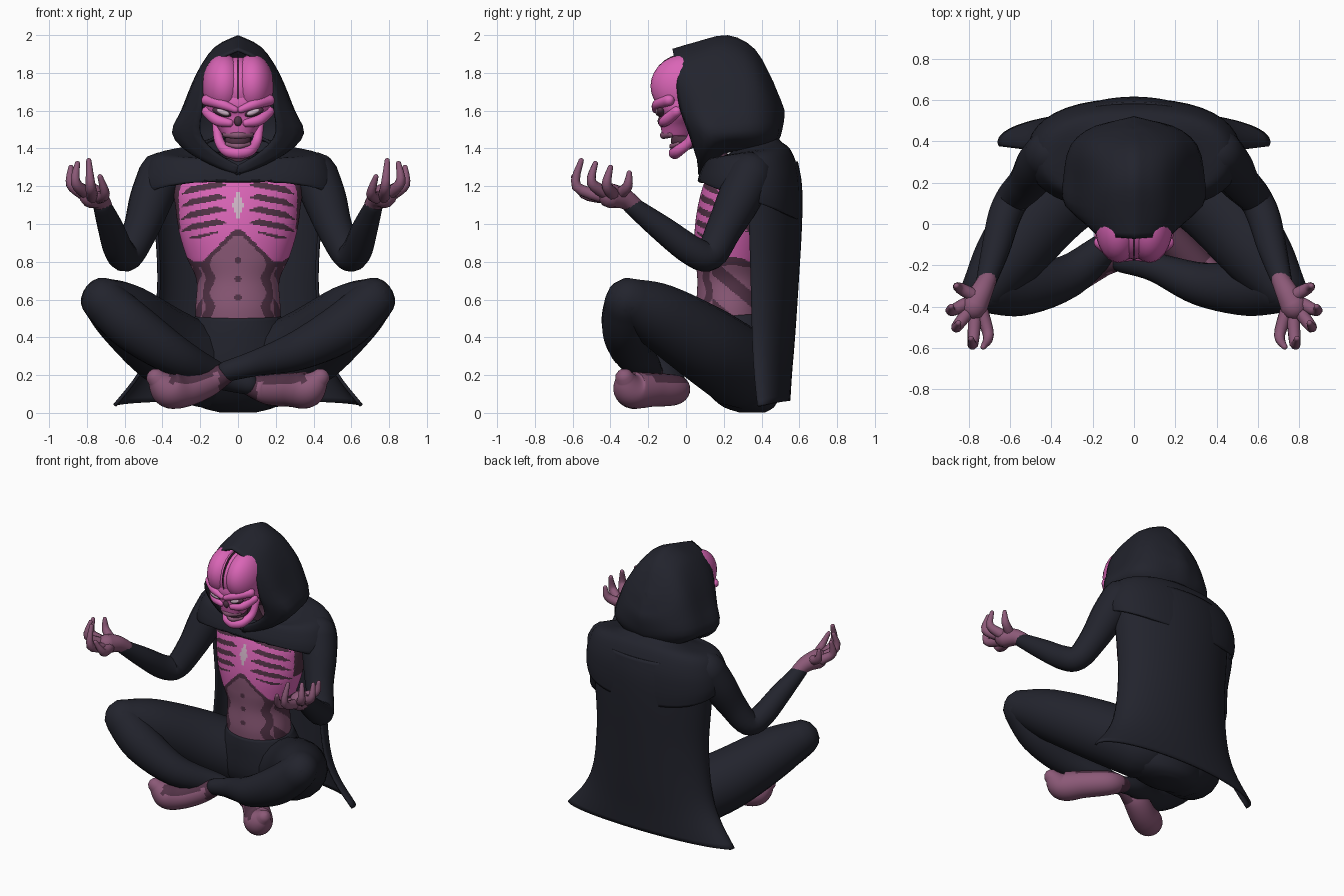
import bpy, bmesh, math
from mathutils import Vector, Matrix

if "Cube" in bpy.data.objects:
    bpy.data.objects.remove(bpy.data.objects["Cube"])

def material(name, rgb):
    m = bpy.data.materials.new(name)
    m.diffuse_color = (*rgb, 1)
    m.use_nodes = True
    m.node_tree.nodes["Principled BSDF"].inputs["Base Color"].default_value = m.diffuse_color
    return m

CLOTH = material("dark cloth", (0.016, 0.017, 0.026))
PINK = material("bright pink bone", (0.70, 0.13, 0.47))
MAUVE = material("mauve skin", (0.26, 0.10, 0.185))
DARK = material("dark mauve", (0.085, 0.033, 0.062))
PALE = material("pale bone", (0.62, 0.45, 0.56))

def spline(keys, n):
    """Catmull-Rom samples through tuples of numbers."""
    out = []
    for i in range(len(keys) - 1):
        p = [keys[max(0, min(len(keys) - 1, i + k))] for k in (-1, 0, 1, 2)]
        for j in range(n):
            t = j / n
            out.append(tuple(0.5 * (2*b + (c-a)*t + (2*a-5*b+4*c-d)*t*t + (3*b-a-3*c+d)*t**3)
                             for a, b, c, d in zip(*p)))
    return out + [tuple(keys[-1])]

def skin(name, rows, mats, closed=True, cap=True, rule=None, thick=0):
    """Join rows of points into a surface; rule(centre, normal) picks the material."""
    bm = bmesh.new()
    vs = [[bm.verts.new(p) for p in r] for r in rows]
    n = len(rows[0])
    for a, b in zip(vs, vs[1:]):
        for i in range(n if closed else n - 1):
            j = (i + 1) % n
            bm.faces.new((a[i], a[j], b[j], b[i]))
    if closed and cap:
        bm.faces.new(vs[0])
        bm.faces.new(vs[-1])
    bmesh.ops.remove_doubles(bm, verts=bm.verts[:], dist=0.0005)
    bmesh.ops.recalc_face_normals(bm, faces=bm.faces[:])
    for f in bm.faces:
        f.smooth = True
        if rule:
            f.material_index = rule(f.calc_center_median(), f.normal)
    me = bpy.data.meshes.new(name)
    bm.to_mesh(me)
    bm.free()
    for m in mats:
        me.materials.append(m)
    ob = bpy.data.objects.new(name, me)
    bpy.context.collection.objects.link(ob)
    if thick:
        s = ob.modifiers.new("thickness", 'SOLIDIFY')
        s.thickness, s.offset = thick, 0
    return ob

def loft(name, keys, mats, n=4, sides=40, arc=None, power=1, **kw):
    """Horizontal sections: (z, half width, front y, back y, front lift)."""
    a0, a1 = arc or (0, 2 * math.pi)
    cnt = sides + 1 if arc else sides
    rows = []
    for z, w, yf, yb, lift in spline(keys, n):
        row = []
        for i in range(cnt):
            t = a0 + (a1 - a0) * i / sides
            s, c = math.sin(t), math.cos(t)
            row.append((w * math.copysign(abs(s) ** power, s),
                        (yf + yb) / 2 - (yb - yf) / 2 * math.copysign(abs(c) ** power, c),
                        z + lift * (1 + c) / 2))
        rows.append(row)
    return skin(name, rows, mats, closed=not arc, **kw)

def tube(name, keys, mats, sx=1, sides=14, n=5, **kw):
    """Round-ended limb through (x, y, z, radius); sx=-1 mirrors it."""
    pts = [(Vector((p[0] * sx, p[1], p[2])), p[3]) for p in spline(keys, n)]
    t0 = (pts[1][0] - pts[0][0]).normalized()
    t1 = (pts[-1][0] - pts[-2][0]).normalized()
    (p0, r0), (p1, r1) = pts[0], pts[-1]
    caps = [(math.sin(a), math.cos(a)) for a in (0.5, 1.0, 1.5)]
    pts = ([(p0 - t0 * r0 * s, r0 * c) for s, c in reversed(caps)] + pts +
           [(p1 + t1 * r1 * s, r1 * c) for s, c in caps])
    u = t0.orthogonal().normalized()
    prev, rows = t0, []
    for i, (p, r) in enumerate(pts):
        t = (pts[min(i + 1, len(pts) - 1)][0] - pts[max(i - 1, 0)][0]).normalized()
        u = prev.rotation_difference(t) @ u
        prev, v = t, t.cross(u)
        rows.append([p + r * (u * math.cos(2 * math.pi * k / sides) + v * math.sin(2 * math.pi * k / sides))
                     for k in range(sides)])
    return skin(name, rows, mats, **kw)

def ball(name, c, r, mat, roll=0, seg=28):
    """Ellipsoid, rolled about the y axis."""
    rows = []
    R = Matrix.Rotation(roll, 3, 'Y')
    for i in range(seg // 2 + 1):
        a = math.pi * i / (seg // 2)
        rows.append([Vector(c) + R @ Vector((r[0] * math.sin(a) * math.cos(2 * math.pi * k / seg),
                     r[1] * math.sin(a) * math.sin(2 * math.pi * k / seg), r[2] * math.cos(a)))
                     for k in range(seg)])
    return skin(name, rows, [mat], cap=False)

# Hood: arched half sections from the face rim to the back seam, each from ridge to hem
half = [
    [(0, -.07, 1.92), (.1, -.06, 1.87), (.17, -.05, 1.77), (.19, -.03, 1.62), (.2, .02, 1.48), (.13, .05, 1.39), (0, .08, 1.31)],
    [(0, .05, 1.955), (.13, .04, 1.89), (.22, .04, 1.76), (.28, .06, 1.6), (.33, .1, 1.48), (.22, .09, 1.36), (0, .08, 1.26)],
    [(0, .22, 1.992), (.12, .2, 1.93), (.21, .2, 1.8), (.28, .2, 1.63), (.335, .22, 1.49), (.29, .2, 1.43), (.2, .2, 1.38)],
    [(0, .36, 1.92), (.12, .35, 1.87), (.21, .36, 1.76), (.27, .36, 1.63), (.3, .38, 1.5), (.24, .38, 1.43), (.15, .36, 1.38)],
    [(0, .45, 1.76), (.07, .45, 1.74), (.14, .45, 1.68), (.18, .46, 1.6), (.18, .47, 1.5), (.14, .45, 1.43), (.1, .42, 1.38)],
    [(0, .45, 1.76), (0, .48, 1.69), (0, .5, 1.64), (0, .515, 1.58), (0, .495, 1.47), (0, .47, 1.43), (0, .44, 1.38)]]
arches = []
for sec in half:
    s = spline(sec, 3)
    arches.append([c for p in s for c in p])
rows = [[tuple(r[i:i + 3]) for i in range(0, len(r), 3)] for r in spline(arches, 3)]
rows = [[(-x, y, z) for x, y, z in reversed(r)] + r for r in rows]
skin("hood", rows, [CLOTH], closed=False, thick=0.015)

# Shoulder mantle and the long cape down the back
loft("shoulder_mantle", [(1.47, .18, .16, .46, -.14), (1.43, .29, .13, .5, -.1), (1.385, .44, .11, .55, -.05),
                         (1.27, .495, .08, .59, .0), (1.13, .51, .07, .6, .1), (1.02, .5, .07, .595, .215)],
     [CLOTH], power=.85, cap=False, thick=0.015)
loft("cape", [(1.33, .43, .12, .585, 0), (1.2, .45, .1, .607, 0), (1.0, .435, .12, .607, 0), (.7, .42, .15, .59, 0),
              (.4, .45, .18, .57, 0), (.22, .52, .21, .555, -.01), (.065, .655, .25, .545, -.05)],
     [CLOTH], arc=(math.radians(83), math.radians(277)), thick=0.015)

# Torso with painted ribs, breastbone and belly
def torso_paint(c, n):
    x, z = abs(c.x), c.z
    if c.y > .35:
        return 2
    if x / .03 + abs(z - 1.1) / .085 < 1:
        return 3
    low = max(.97 - 1.0 * max(0, x - .02), .80 + .6 * max(0, x - .23))
    if z > low:
        gap = ((z + .2 * x - .95) / .066) % 1
        if z > .925 + .3 * max(0, .2 - x) and .06 < x < .3 and gap < .5 * min(1, (x - .05) / .06, (.31 - x) / .06):
            return 2
        return 2 if c.y > .2 and z > .97 else 0
    if z > low - .03:
        return 2
    if any(math.hypot(x, z - d) < .018 for d in (.61, .71, .81)):
        return 2
    edge = .135 + .014 * math.sin(z * 42)
    if c.y > .14:
        return 2 if math.sin(z * 30 + c.y * 25) > .3 else 1
    return 2 if edge < x < edge + .05 else 1

loft("torso", [(.42, .22, .07, .42, 0), (.55, .225, .055, .42, 0), (.7, .22, .06, .42, 0), (.82, .27, .05, .44, 0),
               (.95, .31, .045, .46, 0), (1.08, .33, .06, .48, 0), (1.2, .335, .09, .48, 0), (1.32, .26, .14, .46, 0)],
     [PINK, MAUVE, DARK, PALE], n=20, sides=200, rule=torso_paint)
tube("neck", [(0, .2, 1.25, .08), (0, .14, 1.4, .06), (0, .1, 1.52, .07)], [DARK])

# Hips and crossed legs; the +x shin passes in front of the other
loft("hips", [(.003, .1, .28, .42, 0), (.05, .23, .17, .48, 0), (.2, .32, .05, .51, 0), (.4, .28, .04, .49, 0),
              (.53, .225, .05, .45, -.03)], [CLOTH])
def foot_paint(c, n):
    return 1 if (n.z > .45 and abs(c.x) < .36) or abs(c.x) < .1 else 0

for s in (1, -1):
    tube("thigh", [(.17, .29, .235, .215), (.4, .1, .365, .205), (.6, -.15, .52, .17), (.71, -.3, .595, .122)],
         [CLOTH], s, sides=18)
    dy, dz = (0, 0) if s == 1 else (.12, -.07)
    tube("shin", [(.71, -.31, .59, .12), (.55, -.315, .45, .13), (.32, -.29 + dy * .3, .33 + dz * .5, .105),
                  (.1, -.21 + dy, .265 + dz, .07), (-.06, -.18 + dy, .22 + dz, .055)], [CLOTH], s, sides=18)
    tube("foot", [(-.05, -.17 + dy, .215 + dz, .05), (-.16, -.18 + dy, .165 + dz * .6, .08),
                  (-.28, -.24 + dy * .5, .122, .09), (-.37, -.29, .125, .095), (-.435, -.325, .185, .05)],
         [MAUVE, DARK], s, sides=24, n=8, rule=foot_paint)

# Arms, palms and clawed fingers
fingers = [[(.74, -.42, 1.14), (.705, -.54, 1.16), (.73, -.595, 1.25)],
           [(.77, -.43, 1.14), (.78, -.58, 1.2), (.79, -.555, 1.335)],
           [(.8, -.42, 1.16), (.86, -.5, 1.22), (.85, -.48, 1.32)],
           [(.82, -.39, 1.16), (.885, -.42, 1.21), (.885, -.4, 1.3)],
           [(.77, -.35, 1.16), (.845, -.31, 1.2), (.86, -.3, 1.27)]]
for s in (1, -1):
    tube("sleeve", [(.41, .34, 1.26, .12), (.46, .28, 1.13, .115), (.515, .2, .97, .095), (.585, .125, .835, .083),
                    (.63, .03, .86, .08), (.67, -.12, .97, .07), (.72, -.29, 1.1, .048)], [CLOTH], s)
    tube("palm", [(.71, -.27, 1.095, .045), (.74, -.33, 1.135, .055), (.775, -.4, 1.15, .066)], [MAUVE], s)
    for f in fingers:
        tube("finger", [(*p, r) for p, r in zip(f, (.034, .027, .014))], [MAUVE], s, sides=10, n=4)

# Skull: lobed cranium with a groove, face, brow, eyes, cheekbones and jaw
loft("face", [(1.72, .17, -.15, .12, 0), (1.63, .175, -.165, .12, 0), (1.575, .165, -.14, .1, 0),
              (1.52, .115, -.135, .06, 0), (1.465, .08, -.125, .03, 0)], [PINK])
ball("cranium", (0, 0, 1.72), (.15, .172, .165), PINK)
ball("skull_groove", (0, .0, 1.735), (.008, .183, .168), DARK)
ball("nose_hole", (0, -.13, 1.545), (.022, .02, .028), DARK)
ball("mouth_inside", (0, -.01, 1.44), (.07, .07, .05), DARK)
tube("upper_teeth", [(-.065, -.08, 1.475, .018), (0, -.118, 1.47, .02), (.065, -.08, 1.475, .018)], [MAUVE])
tube("lower_teeth", [(-.055, -.04, 1.422, .014), (0, -.075, 1.412, .014), (.055, -.04, 1.422, .014)], [MAUVE])
for s in (1, -1):
    ball("cranium_lobe", (.075 * s, .0, 1.73), (.115, .188, .168), PINK)
    tube("brow", [(.015, -.162, 1.605, .018), (.09, -.15, 1.635, .027), (.165, -.09, 1.655, .03)], [PINK], s)
    ball("eye_socket", (.085 * s, -.135, 1.592), (.052, .024, .022), DARK, roll=-.3 * s)
    ball("eye", (.08 * s, -.15, 1.592), (.036, .012, .014), PALE, roll=-.35 * s)
    tube("cheekbone", [(.045, -.125, 1.535, .022), (.11, -.105, 1.55, .03), (.165, -.05, 1.595, .028)], [PINK], s)
    tube("jaw", [(.115, .05, 1.53, .022), (.1, .02, 1.44, .026), (.06, -.04, 1.388, .03), (0, -.06, 1.375, .032)],
         [PINK], s)
